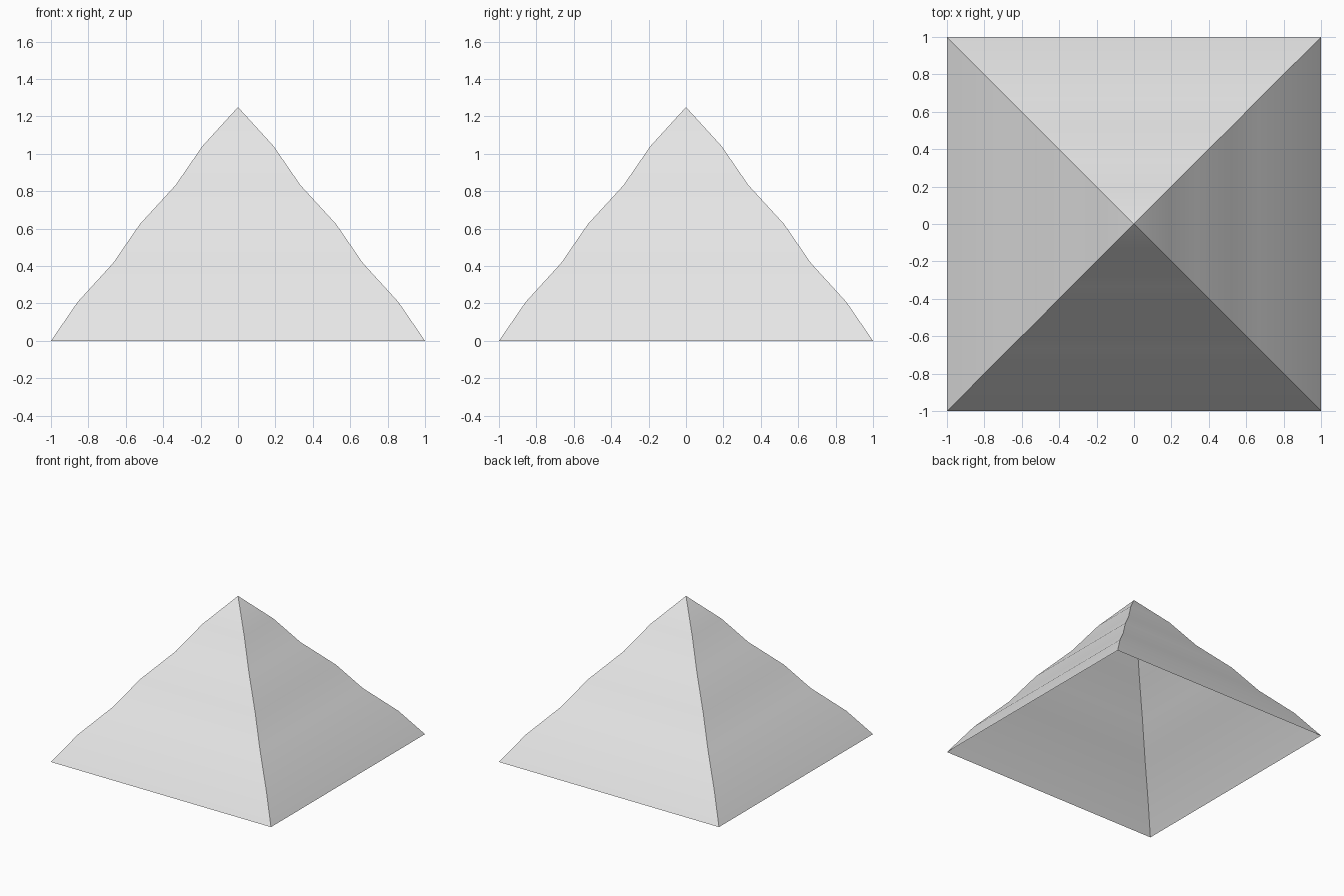
import bpy, bmesh, math

cube = bpy.data.objects.get("Cube")
if cube:
    bpy.data.objects.remove(cube, do_unlink=True)

# Pale grey surface
grey = bpy.data.materials.new("pale_grey")
grey.use_nodes = True
colour = (0.8, 0.8, 0.8, 1.0)
grey.diffuse_color = colour
grey.node_tree.nodes["Principled BSDF"].inputs["Base Color"].default_value = colour

# Half widths of the square rings, evenly spaced in height, bulging every other ring
HALF_WIDTHS = [1.0, 0.857, 0.667, 0.524, 0.333, 0.19]
HEIGHT = 1.25
CORNERS = [(-1, -1), (1, -1), (1, 1), (-1, 1)]
step = HEIGHT / len(HALF_WIDTHS)

# Open-bottomed pyramid shell: stacked square rings closed by an apex
bm = bmesh.new()
rings = [[bm.verts.new((sx * w, sy * w, i * step)) for sx, sy in CORNERS]
         for i, w in enumerate(HALF_WIDTHS)]
apex = bm.verts.new((0, 0, HEIGHT))
for low, high in zip(rings, rings[1:]):
    for k in range(4):
        n = (k + 1) % 4
        bm.faces.new((low[k], low[n], high[n], high[k]))
for k in range(4):
    bm.faces.new((rings[-1][k], rings[-1][(k + 1) % 4], apex))

mesh = bpy.data.meshes.new("pyramid_roof")
bm.to_mesh(mesh)
bm.free()
mesh.materials.append(grey)
roof = bpy.data.objects.new("pyramid_roof", mesh)
bpy.context.collection.objects.link(roof)

# Smooth down each wall, sharp along the four hips
bpy.ops.object.select_all(action='DESELECT')
roof.select_set(True)
bpy.context.view_layer.objects.active = roof
bpy.ops.object.shade_smooth_by_angle(angle=math.radians(30))
